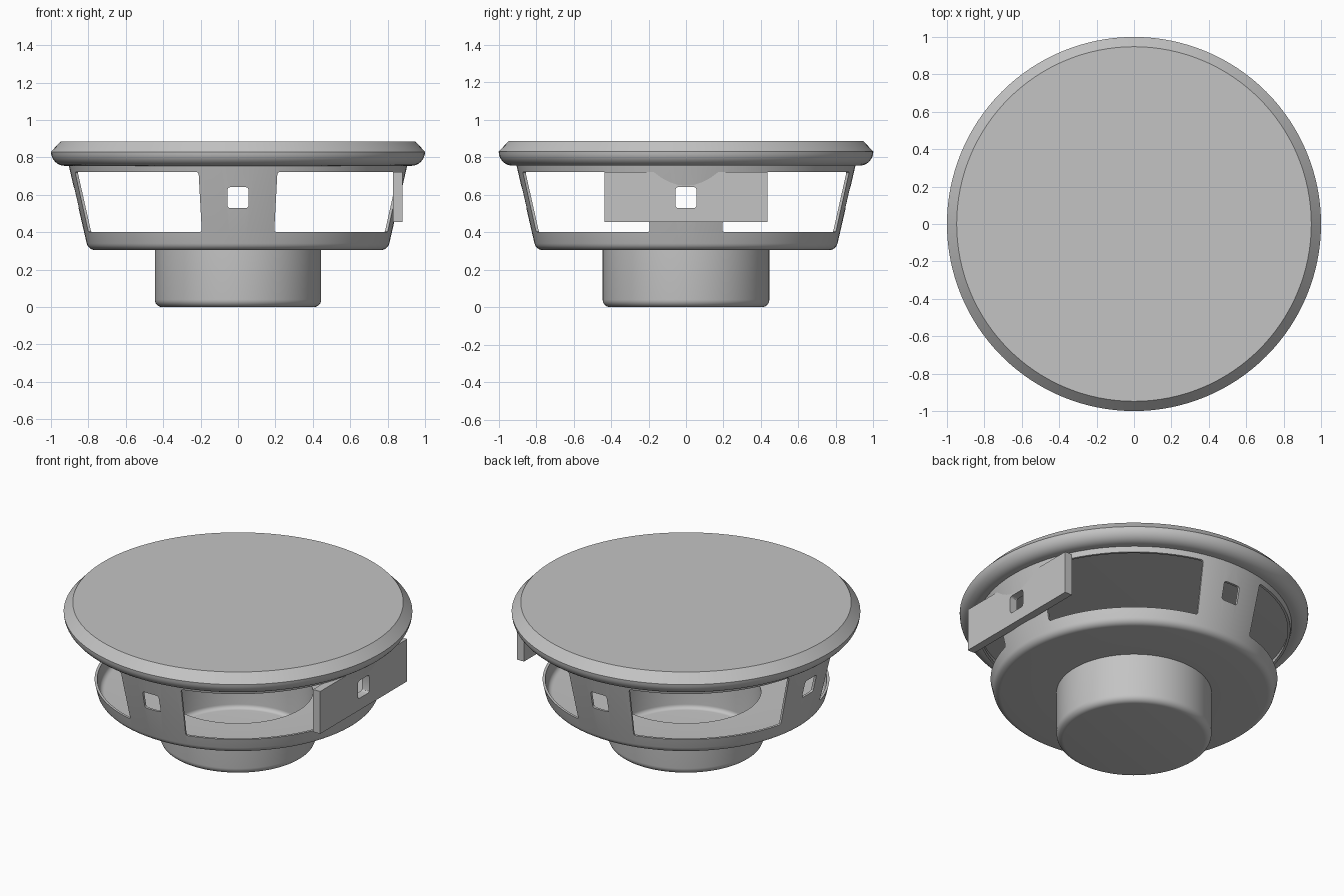
import bpy, bmesh, math
from mathutils import Matrix

if "Cube" in bpy.data.objects:
    bpy.data.objects.remove(bpy.data.objects["Cube"])

grey = bpy.data.materials.new("mid grey")
grey.diffuse_color = (0.55, 0.55, 0.55, 1)
grey.use_nodes = True
grey.node_tree.nodes["Principled BSDF"].inputs["Base Color"].default_value = grey.diffuse_color


def make(name, bm):
    bmesh.ops.recalc_face_normals(bm, faces=bm.faces)
    me = bpy.data.meshes.new(name)
    bm.to_mesh(me)
    bm.free()
    me.materials.append(grey)
    ob = bpy.data.objects.new(name, me)
    bpy.context.collection.objects.link(ob)
    return ob


def arc(cx, cz, rx, rz, a0, a1, n=6):
    """Points on an elliptical fillet, angles in degrees."""
    t = [math.radians(a0 + (a1 - a0) * i / n) for i in range(n + 1)]
    return [(cx + rx * math.cos(a), cz + rz * math.sin(a)) for a in t]


def lathe(name, profile, steps=128):
    bm = bmesh.new()
    vs = [bm.verts.new((r, 0, z)) for r, z in profile]
    es = [bm.edges.new(p) for p in zip(vs, vs[1:])]
    bmesh.ops.spin(bm, geom=vs + es, cent=(0, 0, 0), axis=(0, 0, 1),
                   angle=math.tau, steps=steps)
    bmesh.ops.remove_doubles(bm, verts=bm.verts, dist=1e-5)
    return make(name, bm)


def box(name, center, size, round_axis=None, radius=0.0):
    """Box, optionally rounding the four edges that run along one axis."""
    bm = bmesh.new()
    bmesh.ops.create_cube(bm, size=1, matrix=Matrix.Translation(center) @ Matrix.Diagonal((*size, 1)))
    if round_axis is not None:
        es = [e for e in bm.edges
              if abs((e.verts[0].co - e.verts[1].co).normalized()[round_axis]) > 0.9]
        bmesh.ops.bevel(bm, geom=es, offset=radius, segments=3, profile=0.5, affect='EDGES')
    return make(name, bm)


def window_cutter(k):
    """Wedge between two neighbouring struts, with rounded corners."""
    bm = bmesh.new()
    half = math.radians(13.6)
    a0, a1 = k * math.pi / 2 + half, (k + 1) * math.pi / 2 - half
    rings = [[bm.verts.new((r * math.cos(a), r * math.sin(a), z))
              for a, z in ((a0, 0.4), (a1, 0.4), (a1, 0.722), (a0, 0.722))] for r in (0.5, 1.4)]
    bm.faces.new(rings[0])
    bm.faces.new(rings[1])
    sides = []
    for i in range(4):
        j = (i + 1) % 4
        bm.faces.new((rings[0][i], rings[0][j], rings[1][j], rings[1][i]))
        sides.append(bm.edges.get((rings[0][i], rings[1][i])))
    bmesh.ops.recalc_face_normals(bm, faces=bm.faces)
    bmesh.ops.bevel(bm, geom=sides, offset=0.012, segments=2, profile=0.5, affect='EDGES')
    return make("window_cutter", bm)


def cut(ob, cutters):
    bpy.context.view_layer.objects.active = ob
    for c in cutters:
        m = ob.modifiers.new("cut", 'BOOLEAN')
        m.operation, m.solver, m.object = 'DIFFERENCE', 'EXACT', c
        bpy.ops.object.modifier_apply(modifier=m.name)


# Basket and magnet cup: one thin turned shell
basket = lathe("basket", [(0, 0)]
               + arc(0.405, 0.04, 0.04, 0.04, -90, 0)
               + [(0.445, 0.305)]
               + arc(0.765, 0.35, 0.045, 0.045, -90, -12)
               + [(0.905, 0.757), (0.89, 0.757)]
               + arc(0.765, 0.35, 0.03, 0.03, -12, -90)
               + [(0.43, 0.32)]
               + arc(0.405, 0.04, 0.025, 0.025, 0, -90)
               + [(0, 0.015)])

# Top cover: flat disc with chamfered upper edge and rounded lower edge
cover = lathe("top_cover", [(0, 0.755), (0.925, 0.755)]
              + arc(0.925, 0.83, 0.075, 0.075, -90, 0, 8)
              + [(0.948, 0.886), (0, 0.886)])

# Terminal plate on the right strut
plate = box("terminal_plate", (0.855, 0, 0.588), (0.05, 0.87, 0.268))

# Openings: four windows, and a square hole through each strut
windows = [window_cutter(k) for k in range(4)]
holes = [box("hole_cutter", (0, 0, 0.585), (2.4, 0.112, 0.112), 0, 0.014),
         box("hole_cutter", (0, 0, 0.585), (0.112, 2.4, 0.112), 1, 0.014)]
cut(basket, windows + holes)
cut(plate, holes[:1])
for c in windows + holes:
    bpy.data.objects.remove(c)

# Smooth turned surfaces, sharp edges kept
for ob in (basket, cover, plate):
    bpy.ops.object.select_all(action='DESELECT')
    ob.select_set(True)
    bpy.context.view_layer.objects.active = ob
    bpy.ops.object.shade_smooth_by_angle(angle=math.radians(30))
